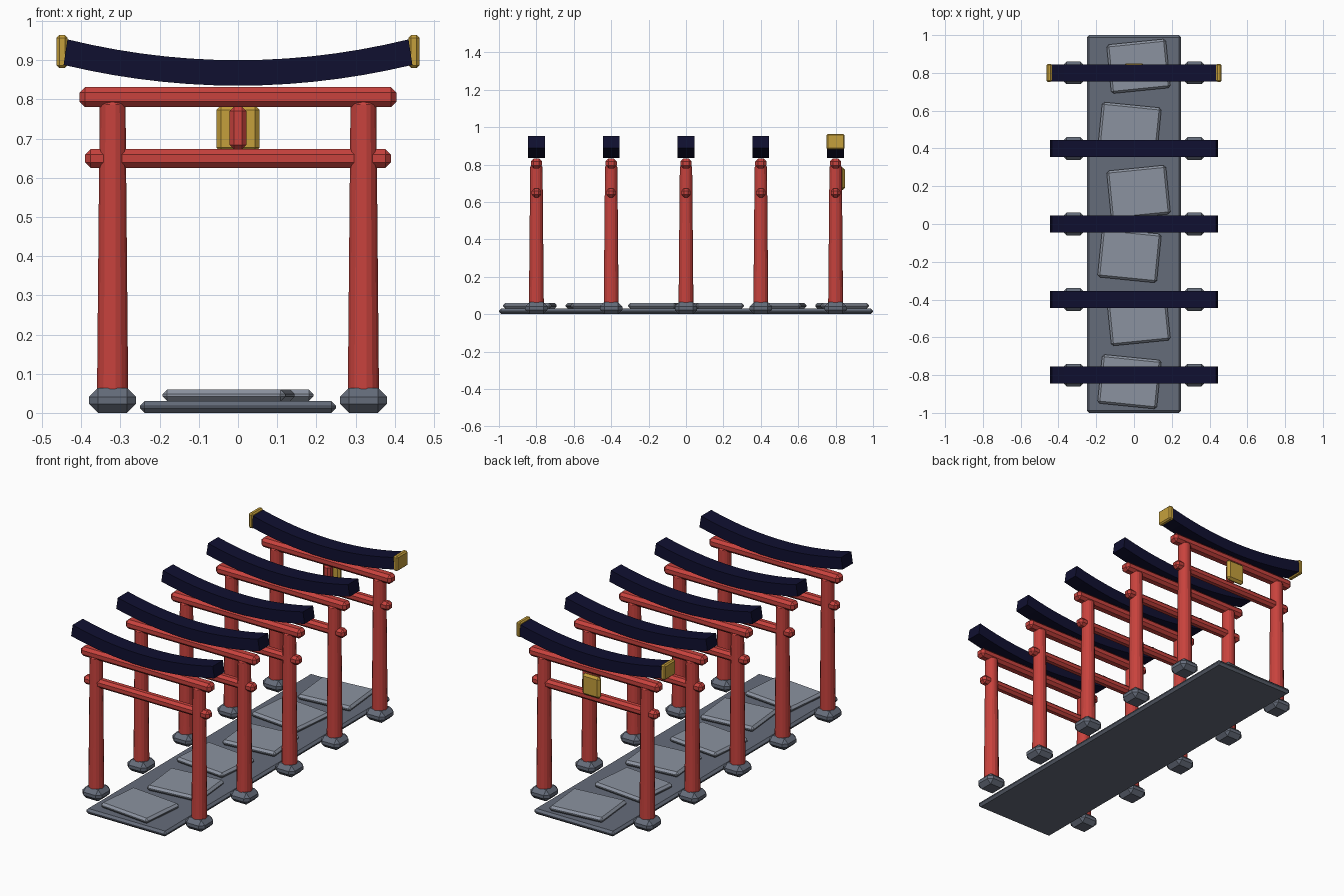
import bpy, bmesh
from mathutils import Matrix

cube = bpy.data.objects.get("Cube")
if cube:
    bpy.data.objects.remove(cube, do_unlink=True)


def material(name, rgb):
    m = bpy.data.materials.new(name)
    m.use_nodes = True
    m.diffuse_color = (*rgb, 1)
    m.node_tree.nodes["Principled BSDF"].inputs["Base Color"].default_value = (*rgb, 1)
    return m


RED = material("vermilion paint", (0.58, 0.055, 0.047))
NAVY = material("navy roof", (0.005, 0.005, 0.03))
GOLD = material("gold", (0.56, 0.35, 0.045))
SLATE = material("slate stone", (0.13, 0.15, 0.195))
PALE = material("pale stone", (0.26, 0.29, 0.35))


def finish(name, bm, mat, bevel=0.0):
    """Chamfer the sharp edges and turn the bmesh into an object."""
    bmesh.ops.recalc_face_normals(bm, faces=bm.faces)
    if bevel:
        sharp = [e for e in bm.edges if e.calc_face_angle(0) > 0.5]
        bmesh.ops.bevel(bm, geom=sharp, offset=bevel, segments=1,
                        affect='EDGES', clamp_overlap=True)
    mesh = bpy.data.meshes.new(name)
    bm.to_mesh(mesh)
    bm.free()
    mesh.materials.append(mat)
    ob = bpy.data.objects.new(name, mesh)
    bpy.context.collection.objects.link(ob)
    return ob


def box(name, centre, size, mat, bevel, turn=0.0):
    bm = bmesh.new()
    bmesh.ops.create_cube(bm, size=1, matrix=Matrix.Diagonal((*size, 1)))
    ob = finish(name, bm, mat, bevel)
    ob.location = centre
    ob.rotation_euler.z = turn
    return ob


def post(name, x, y):
    """Tapered eight-sided post with a corner facing front."""
    low, high = 0.03, 0.795
    bm = bmesh.new()
    bmesh.ops.create_cone(bm, cap_ends=True, segments=8, radius1=0.043,
                          radius2=0.036, depth=high - low)
    ob = finish(name, bm, RED, 0.008)
    ob.location = (x, y, (low + high) / 2)


def roof(name, y, half=0.44, steps=14):
    """Upward-curving beam swept along a shallow parabola."""
    bm = bmesh.new()
    rings = []
    for i in range(steps + 1):
        t = 2 * i / steps - 1
        lift = 0.053 * t * t
        x = half * t
        lean = 0.005 * t
        rings.append([bm.verts.new(p) for p in (
            (x + lean, y - 0.045, 0.835 + lift), (x + lean, y + 0.045, 0.835 + lift),
            (x - lean, y + 0.045, 0.90 + lift), (x - lean, y - 0.045, 0.90 + lift))])
    for a, b in zip(rings, rings[1:]):
        for k in range(4):
            j = (k + 1) % 4
            bm.faces.new((a[k], a[j], b[j], b[k]))
    bm.faces.new(rings[0])
    bm.faces.new(rings[-1])
    finish(name, bm, NAVY)


# Path and its alternating paving slabs
box("path", (0, 0, 0.015), (0.5, 2, 0.03), SLATE, 0.012)
for i in range(6):
    side = -1 if i % 2 == 0 else 1
    box(f"paving_slab_{i + 1}", (0.024 * side, -0.835 + 0.334 * i, 0.045),
        (0.315, 0.26, 0.03), PALE, 0.012, 0.1 * side)

# Five gates
for i in range(5):
    y = -0.8 + 0.4 * i
    for label, x in (("left", 0.32), ("right", -0.32)):
        box(f"{label}_footing_{i + 1}", (x, y, 0.032), (0.12, 0.12, 0.064), SLATE, 0.023)
        post(f"{label}_post_{i + 1}", x, y)
    box(f"upper_beam_{i + 1}", (0, y, 0.806), (0.81, 0.06, 0.052), RED, 0.015)
    box(f"lower_beam_{i + 1}", (0, y, 0.649), (0.78, 0.05, 0.048), RED, 0.014)
    roof(f"roof_{i + 1}", y)

# Ornaments of the rear gate
box("plaque_strut", (0, 0.8, 0.727), (0.044, 0.044, 0.11), RED, 0.012)
box("plaque", (0, 0.835, 0.725), (0.11, 0.03, 0.12), GOLD, 0.012)
for label, x in (("left", 0.449), ("right", -0.449)):
    box(f"{label}_roof_cap", (x, 0.8, 0.922), (0.028, 0.096, 0.084), GOLD, 0.007)
